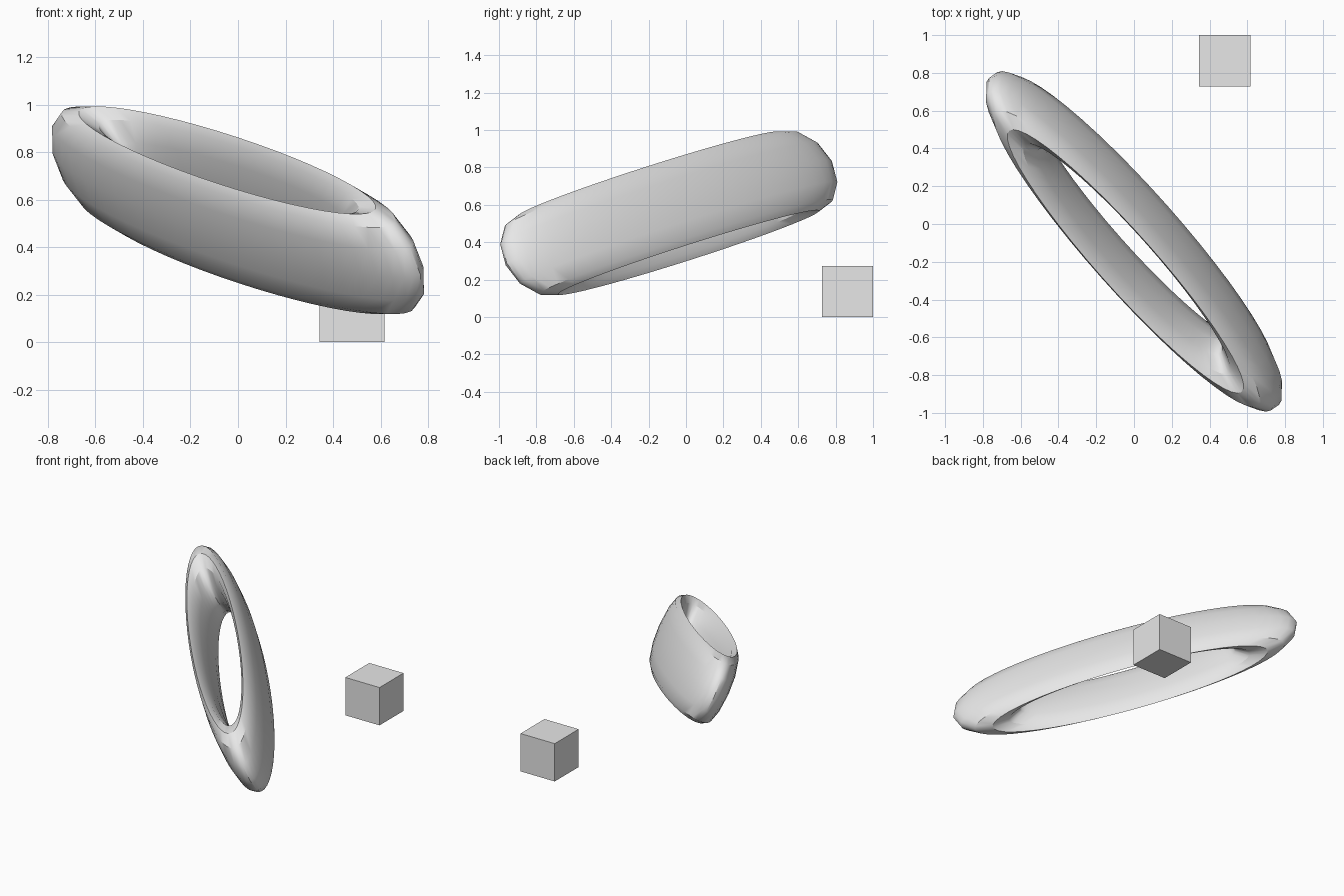
import bpy
import math
from mathutils import Matrix, Vector

# Remove only the default cube
old = bpy.data.objects.get("Cube")
if old:
    bpy.data.objects.remove(old, do_unlink=True)

# Single plain grey material
grey = bpy.data.materials.new("plain_grey")
grey.use_nodes = True
colour = (0.8, 0.8, 0.8, 1.0)
grey.diffuse_color = colour
grey.node_tree.nodes["Principled BSDF"].inputs["Base Color"].default_value = colour


def finish(name):
    obj = bpy.context.object
    obj.name = name
    obj.data.name = name
    obj.data.materials.append(grey)
    return obj


# Small cube resting on the ground
bpy.ops.mesh.primitive_cube_add(size=0.272, location=(0.48, 0.864, 0.136))
finish("small_cube")

# Ring squashed across one axis, then tilted
long_axis = Vector((0.612, -0.69, -0.215)).normalized()
hole_axis = Vector((-0.183, -0.447, 0.874))
hole_axis = (hole_axis - long_axis * hole_axis.dot(long_axis)).normalized()
thin_axis = hole_axis.cross(long_axis)
tilt = Matrix((long_axis, thin_axis, hole_axis)).transposed().to_4x4()
squash = Matrix.Diagonal((0.95, 0.165, 0.96, 1.0))

bpy.ops.mesh.primitive_torus_add(major_segments=48, minor_segments=12,
                                 major_radius=1.0, minor_radius=0.25)
ring = finish("squashed_ring")
ring.data.transform(tilt @ squash)
ring.location = (0.0, -0.092, 0.555)
bpy.ops.object.shade_smooth_by_angle(angle=math.radians(32))
